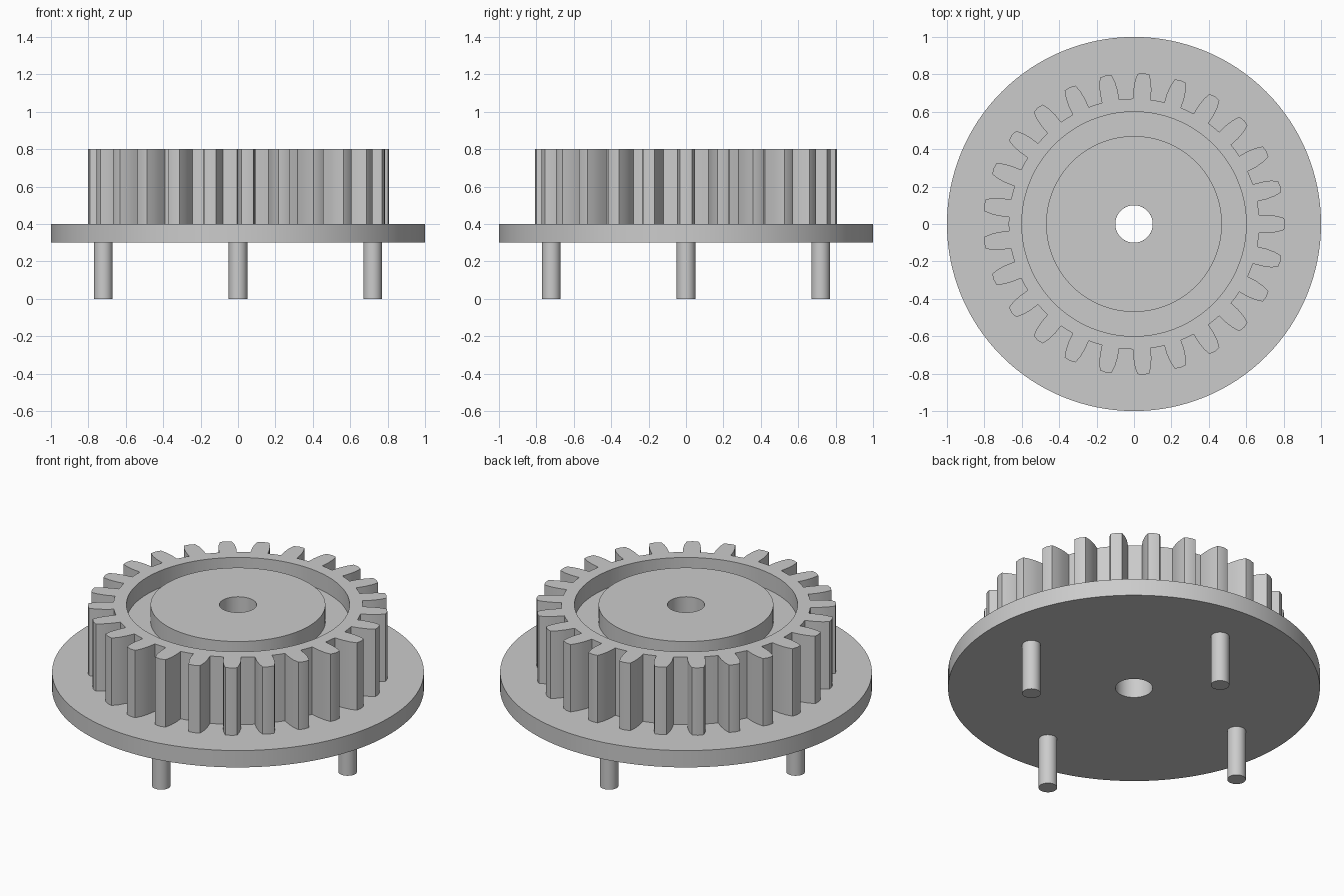
import bpy, bmesh
from math import sin, cos, radians, pi, tau

if "Cube" in bpy.data.objects:
    bpy.data.objects.remove(bpy.data.objects["Cube"], do_unlink=True)

grey = bpy.data.materials.new("plain_grey")
grey.use_nodes = True
colour = (0.6, 0.6, 0.6, 1)
grey.diffuse_color = colour
grey.node_tree.nodes["Principled BSDF"].inputs["Base Color"].default_value = colour


def loft(name, angles, rings):
    """Closed ring body: each ring is (radius or list of radii, height)."""
    bm = bmesh.new()
    n = len(angles)
    loops = []
    for radius, z in rings:
        radii = radius if isinstance(radius, list) else [radius] * n
        loops.append([bm.verts.new((r * cos(a), r * sin(a), z))
                      for r, a in zip(radii, angles)])
    for low, high in zip(loops, loops[1:] + loops[:1]):
        for i in range(n):
            j = (i + 1) % n
            bm.faces.new((low[i], low[j], high[j], high[i]))
    bmesh.ops.recalc_face_normals(bm, faces=bm.faces)
    mesh = bpy.data.meshes.new(name)
    bm.to_mesh(mesh)
    bm.free()
    obj = bpy.data.objects.new(name, mesh)
    bpy.context.collection.objects.link(obj)
    return finish(obj)


def finish(obj, sharp=25):
    obj.data.materials.append(grey)
    bpy.ops.object.select_all(action="DESELECT")
    obj.select_set(True)
    bpy.context.view_layer.objects.active = obj
    bpy.ops.object.shade_smooth_by_angle(angle=radians(sharp))
    return obj


HOLE, BASE, DECK, TOP = 0.1, 0.3, 0.4, 0.8

# Round base plate with a centre hole
circle = [tau * i / 128 for i in range(128)]
loft("base_plate", circle, [(HOLE, BASE), (1, BASE), (1, DECK), (HOLE, DECK)])

# Tooth outline: half width and radius from the root to the tip
TEETH = 25
flank = [(0.047, 0.67), (0.048, 0.72), (0.043, 0.765), (0.032, 0.803)]
half = [(w / r, r) for w, r in flank]
tooth = [(-a, r) for a, r in half] + [(0, 0.808)] + [(a, r) for a, r in reversed(half)]
tooth.append((pi / TEETH, 0.67))
outline = [(a + tau * i / TEETH, r) for i in range(TEETH) for a, r in tooth]
angles = [a for a, r in outline]
radii = [r for a, r in outline]

# Gear with a shallow groove around the hub
loft("gear", angles, [
    (HOLE, DECK), (radii, DECK), (radii, TOP), (0.6, TOP), (0.6, 0.7),
    (0.47, 0.7), (0.47, TOP), (HOLE, TOP)])

# Four pins under the plate
for i, side in enumerate(("left", "back", "right", "front")):
    a = i * pi / 2
    bpy.ops.mesh.primitive_cylinder_add(
        vertices=48, radius=0.05, depth=BASE,
        location=(0.72 * cos(a), 0.72 * sin(a), BASE / 2))
    pin = bpy.context.object
    pin.name = side + "_pin"
    finish(pin)
